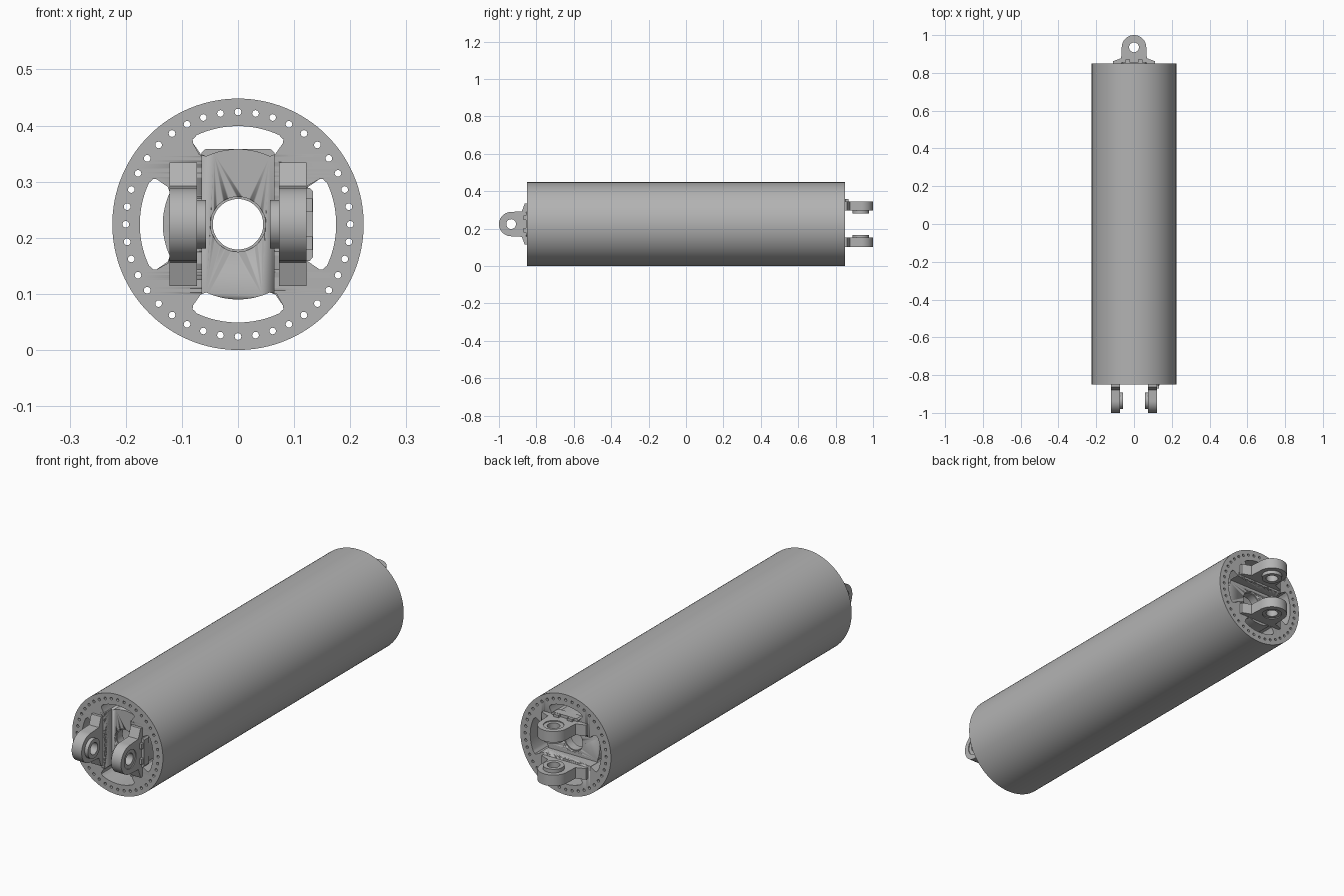
import bpy, bmesh
from math import sin, cos, pi, radians
from mathutils import Matrix, Vector

cube = bpy.data.objects.get("Cube")
if cube:
    bpy.data.objects.remove(cube)

R = 0.224        # body radius, also the height of the axis
END = 0.85       # half length of the body
GREY = (0.45, 0.45, 0.45, 1)

mat = bpy.data.materials.new("metal grey")
mat.use_nodes = True
mat.diffuse_color = GREY
mat.node_tree.nodes["Principled BSDF"].inputs["Base Color"].default_value = GREY

# Local x, y, z of a flat profile -> world axes
FACE = Matrix(((1, 0, 0, 0), (0, 0, -1, 0), (0, 1, 0, R), (0, 0, 0, 1)))   # extruded towards -y
SIDE = Matrix(((0, 0, 1, 0), (0, -1, 0, 0), (1, 0, 0, R), (0, 0, 0, 1)))   # extruded towards +x
# Turns the front end into the rear end: x <-> z, y reversed
TO_REAR = (Matrix.Translation((0, 0, R)) @ Matrix.Rotation(pi, 4, Vector((1, 0, 1)))
           @ Matrix.Translation((0, 0, -R)))


def circle(r, cx=0, cy=0, n=96):
    return [(cx + r * cos(2 * pi * i / n), cy + r * sin(2 * pi * i / n)) for i in range(n)]


def arc(r, a0, a1, n=16, cx=0, cy=0):
    angles = [radians(a0 + (a1 - a0) * i / n) for i in range(n + 1)]
    return [(cx + r * cos(a), cy + r * sin(a)) for a in angles]


def slot(mid):
    """Curved window with eased corners."""
    return (arc(0.175, mid - 25, mid + 25) + arc(0.172, mid + 27, mid + 28, 1)
            + arc(0.166, mid + 29, mid + 29, 1)[:1]
            + arc(0.142, mid + 29, mid + 28, 1)[:1]
            + arc(0.134, mid + 25, mid - 25)
            + arc(0.142, mid - 28, mid - 28, 1)[:1]
            + arc(0.166, mid - 29, mid - 29, 1)[:1]
            + arc(0.172, mid - 28, mid - 27, 1))


def extrude(name, loops, lo, hi, matrix):
    """Flat outline with holes, extruded from lo to hi along local z."""
    curve = bpy.data.curves.new(name, "CURVE")
    curve.dimensions = "2D"
    curve.fill_mode = "BOTH"
    curve.extrude = (hi - lo) / 2
    for loop in loops:
        s = curve.splines.new("POLY")
        s.points.add(len(loop) - 1)
        for p, (x, y) in zip(s.points, loop):
            p.co = (x, y, 0, 1)
        s.use_cyclic_u = True
    obj = bpy.data.objects.new(name, curve)
    bpy.context.collection.objects.link(obj)
    bpy.ops.object.select_all(action="DESELECT")
    obj.select_set(True)
    bpy.context.view_layer.objects.active = obj
    bpy.ops.object.convert(target="MESH")
    obj = bpy.context.object
    obj.name = name
    bm = bmesh.new()
    bm.from_mesh(obj.data)
    bmesh.ops.remove_doubles(bm, verts=bm.verts, dist=1e-5)
    bmesh.ops.transform(bm, verts=bm.verts,
                        matrix=matrix @ Matrix.Translation((0, 0, (lo + hi) / 2)))
    bmesh.ops.recalc_face_normals(bm, faces=bm.faces)
    bm.to_mesh(obj.data)
    bm.free()
    obj.data.materials.clear()
    obj.data.materials.append(mat)
    bpy.ops.object.shade_smooth_by_angle(angle=radians(30))
    return obj


def rect(x0, x1, y0, y1):
    return [(x0, y0), (x1, y0), (x1, y1), (x0, y1)]


# Outer tube
extrude("body_tube", [circle(R, n=128), circle(0.209, n=128)], -END, END, FACE)


def build_end(prefix, turn):
    parts = []

    def part(name, loops, lo, hi, matrix):
        obj = extrude(prefix + name, loops, lo, hi, turn @ matrix)
        parts.append(obj)
        return obj

    # End plate with bolt circle, four windows, bore and a cross groove
    bolts = [circle(0.006, 0.2 * cos(a), 0.2 * sin(a), 12)
             for a in (2 * pi * i / 40 for i in range(40))]
    plate = part("end_plate", [circle(0.2095, n=128), circle(0.049)] + bolts
                 + [slot(a) for a in (0, 90, 180, 270)], END - 0.1, END, FACE)
    cutter = extrude(prefix + "groove_cutter", [rect(-0.064, 0.064, -0.15, 0.15)],
                     END - 0.05, END + 0.02, turn @ FACE)
    cutter.hide_render = True
    cutter.hide_set(True)
    cutter.display_type = "WIRE"
    cut = plate.modifiers.new("groove", "BOOLEAN")
    cut.object = cutter
    cut.operation = "DIFFERENCE"
    cut.solver = "EXACT"
    bpy.context.view_layer.objects.active = plate
    bpy.ops.object.modifier_apply(modifier=cut.name)
    bpy.data.objects.remove(cutter)

    # Sleeve in the bore
    part("bore_sleeve", [circle(0.0495), circle(0.045)], END - 0.1, END - 0.06, FACE)

    # Pair of lugs with pivot bosses
    eye = END + 0.085
    outline = ([(-0.11, END - 0.004), (0.11, END - 0.004), (0.11, END + 0.012),
                (0.068, END + 0.028)]
               + arc(0.065, 0, 180, 32, 0, eye) + [(-0.068, END + 0.028), (-0.11, END + 0.012)])
    for side, name in ((1, "left_"), (-1, "right_")):
        for label, loops, a, b in (
                ("lug", [outline, circle(0.042, 0, eye, 48)], 0.073, 0.122),
                ("pivot_boss", [circle(0.0435, 0, eye, 48), circle(0.026, 0, eye, 48)],
                 0.057, 0.118)):
            lo, hi = sorted((side * a, side * b))
            part(name + label, loops, lo, hi, SIDE)

    # Small bracket with two ribs beside one lug
    part("bracket", [[(0.118, -0.065), (0.128, -0.065), (0.134, -0.058),
                      (0.134, 0.058), (0.128, 0.065), (0.118, 0.065)]],
         END - 0.03, END + 0.006, FACE)
    for z in (-0.034, 0.034):
        part("bracket_rib", [rect(0.118, 0.133, z - 0.012, z + 0.012)], END, END + 0.02, FACE)


build_end("front_", Matrix.Identity(4))
build_end("rear_", TO_REAR)
